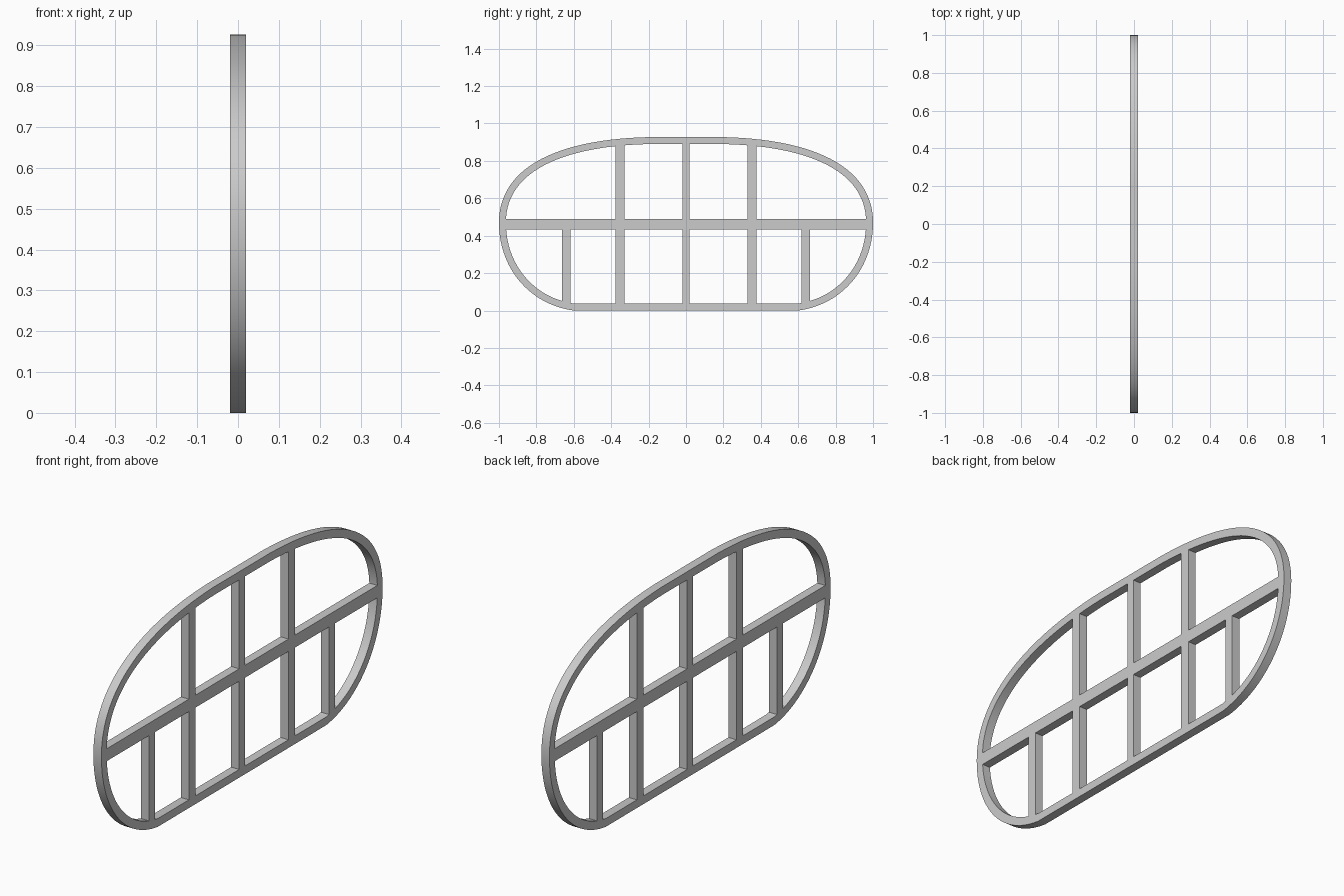
import bpy
import bmesh
from mathutils import Vector
from mathutils.geometry import interpolate_bezier

cube = bpy.data.objects.get("Cube")
if cube:
    bpy.data.objects.remove(cube, do_unlink=True)

HALF_DEPTH = 0.02
RIM = 0.037
STEPS = 28

# One plain grey for the whole frame
GREY = (0.6, 0.6, 0.6, 1.0)
grey = bpy.data.materials.new("plain_grey")
grey.use_nodes = True
grey.diffuse_color = GREY
grey.node_tree.nodes["Principled BSDF"].inputs["Base Color"].default_value = GREY


def add_object(name, bm):
    bmesh.ops.recalc_face_normals(bm, faces=bm.faces)
    mesh = bpy.data.meshes.new(name)
    bm.to_mesh(mesh)
    bm.free()
    mesh.materials.append(grey)
    obj = bpy.data.objects.new(name, mesh)
    bpy.context.collection.objects.link(obj)
    return obj


def add_bar(name, y0, y1, z0, z1):
    bm = bmesh.new()
    bmesh.ops.create_cube(bm, size=1)
    for v in bm.verts:
        v.co = (v.co.x * 2 * HALF_DEPTH,
                y0 + (v.co.y + 0.5) * (y1 - y0),
                z0 + (v.co.z + 0.5) * (z1 - z0))
    return add_object(name, bm)


def arc(*points):
    return interpolate_bezier(*[Vector(p) for p in points], STEPS)


# Outer outline: one side from bottom to top, then mirrored
lower = arc((0.6, 0), (0.83, 0.03), (1, 0.22), (1, 0.47))
upper = arc((1, 0.47), (1, 0.76), (0.70, 0.915), (0.2, 0.927))
side = [p.to_2d() for p in lower + upper[1:]]
outer = side + [Vector((-p.x, p.y)) for p in reversed(side)]

# Inner outline: offset along the inward normal
count = len(outer)
inner = []
for i, p in enumerate(outer):
    a = (p - outer[i - 1]).normalized()
    b = (outer[(i + 1) % count] - p).normalized()
    t = (a + b).normalized()
    inner.append(p + Vector((-t.y, t.x)) * RIM)

# Rounded rim with a rectangular section
bm = bmesh.new()
loops = [[bm.verts.new((x, p.x, p.y)) for p in line]
         for line, x in ((outer, -HALF_DEPTH), (outer, HALF_DEPTH),
                         (inner, HALF_DEPTH), (inner, -HALF_DEPTH))]
for k in range(4):
    a, b = loops[k], loops[(k + 1) % 4]
    for i in range(count):
        j = (i + 1) % count
        bm.faces.new((a[i], a[j], b[j], b[i]))
rim = add_object("rounded_rim", bm)
bpy.ops.object.select_all(action="DESELECT")
rim.select_set(True)
bpy.context.view_layer.objects.active = rim
bpy.ops.object.shade_smooth_by_angle()

# Horizontal crossbar
BAR_LOW, BAR_HIGH = 0.434, 0.49
add_bar("crossbar", -0.98, 0.98, BAR_LOW, BAR_HIGH)

# Upright bars above and below the crossbar
add_bar("center_upper_bar", -0.02, 0.02, BAR_HIGH, 0.91)
add_bar("center_lower_bar", -0.02, 0.02, 0.02, BAR_LOW)
for label, s in (("front", -1), ("back", 1)):
    y = s * 0.354
    add_bar(label + "_upper_bar", y - 0.024, y + 0.024, BAR_HIGH, 0.895)
    add_bar(label + "_lower_bar", y - 0.024, y + 0.024, 0.02, BAR_LOW)
    y = s * 0.64
    add_bar(label + "_short_bar", y - 0.022, y + 0.022, 0.03, BAR_LOW)
